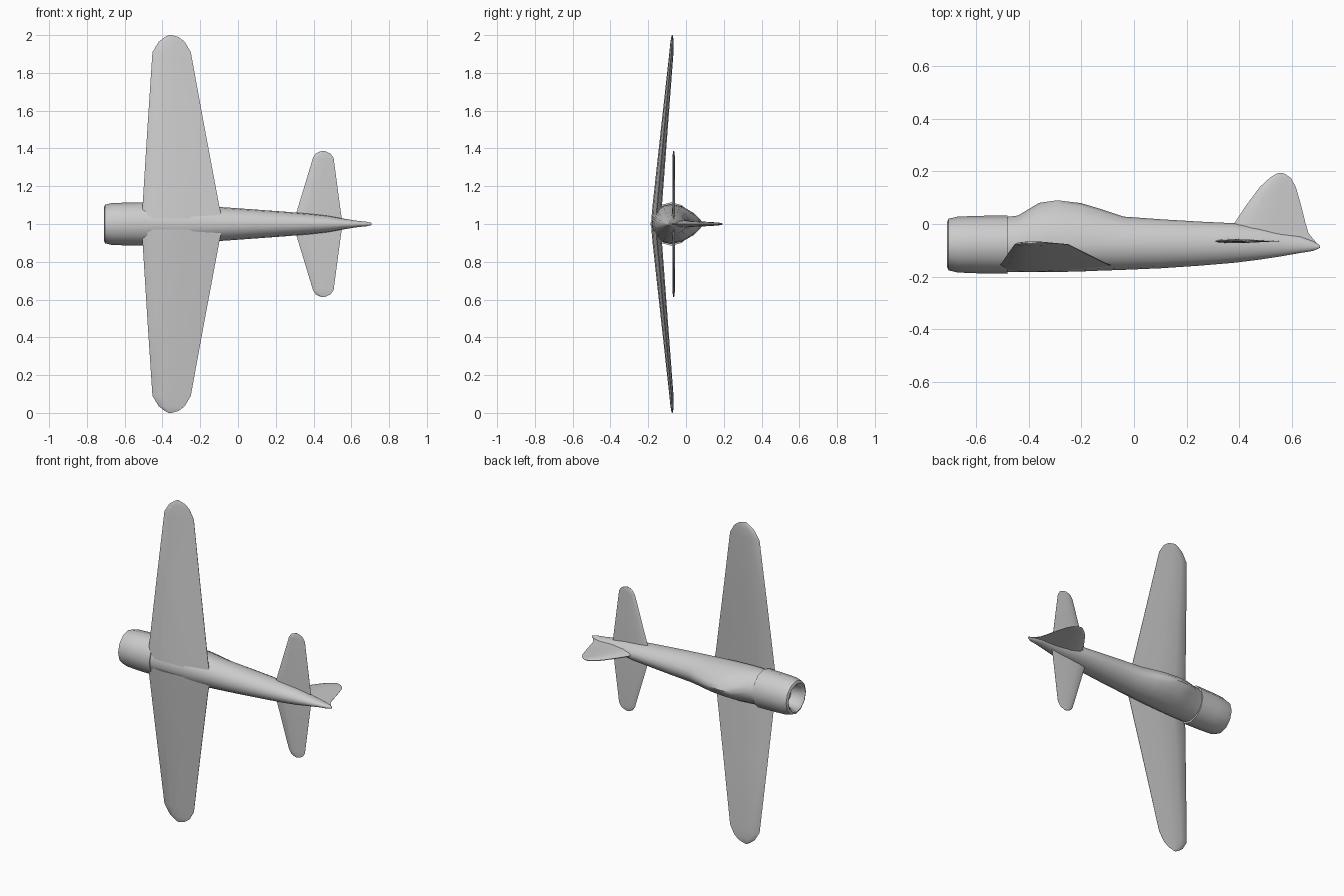
import bpy, bmesh
from math import sin, cos, pi, radians

CZ = 1.0  # height of the aircraft centreline


def loft(name, rings, cap_start=True, cap_end=True, angle=40):
    """Skin a list of equal-length vertex rings into a smooth-shaded object."""
    bm = bmesh.new()
    vs = [[bm.verts.new(p) for p in ring] for ring in rings]
    n = len(vs[0])
    for a, b in zip(vs, vs[1:]):
        for i in range(n):
            j = (i + 1) % n
            bm.faces.new((a[i], a[j], b[j], b[i]))
    if cap_start:
        bm.faces.new(vs[0])
    if cap_end:
        bm.faces.new(vs[-1])
    bmesh.ops.recalc_face_normals(bm, faces=bm.faces)
    me = bpy.data.meshes.new(name)
    bm.to_mesh(me)
    bm.free()
    ob = bpy.data.objects.new(name, me)
    bpy.context.collection.objects.link(ob)
    bpy.context.view_layer.objects.active = ob
    ob.select_set(True)
    bpy.ops.object.shade_smooth_by_angle(angle=radians(angle))
    ob.select_set(False)
    return ob


def body_ring(x, bottom, mid, top, w, power=1.0, n=16):
    """Egg-shaped section; power > 1 narrows the upper half."""
    ring = []
    for i in range(n):
        a = 2 * pi * i / n
        c, s = cos(a), sin(a)
        if s > 0:
            z = w * (abs(c) ** power) * (1 if c > 0 else -1)
            y = mid + (top - mid) * s
        else:
            z, y = w * c, mid + (mid - bottom) * s
        ring.append((x, y, CZ + z))
    return ring


# Fuselage with canopy hump: x, bottom, mid, top, half width, upper narrowing
stations = [
    (-0.54, -0.180, -0.08, 0.020, 0.100, 1.0),
    (-0.44, -0.183, -0.08, 0.032, 0.106, 1.1),
    (-0.36, -0.183, -0.08, 0.080, 0.105, 1.5),
    (-0.29, -0.182, -0.08, 0.090, 0.102, 1.6),
    (-0.20, -0.180, -0.08, 0.079, 0.097, 1.5),
    (-0.13, -0.177, -0.08, 0.058, 0.092, 1.4),
    (-0.04, -0.174, -0.08, 0.028, 0.086, 1.2),
    (0.10, -0.168, -0.078, 0.018, 0.076, 1.1),
    (0.25, -0.158, -0.076, 0.009, 0.065, 1.1),
    (0.38, -0.147, -0.075, 0.003, 0.054, 1.1),
    (0.47, -0.136, -0.077, -0.010, 0.044, 1.2),
    (0.55, -0.124, -0.080, -0.030, 0.030, 1.3),
    (0.63, -0.110, -0.083, -0.045, 0.017, 1.3),
    (0.68, -0.102, -0.086, -0.065, 0.012, 1.2),
    (0.706, -0.090, -0.086, -0.082, 0.006, 1.0),
]
loft("fuselage", [body_ring(*s) for s in stations], angle=50)

# Engine cowl: rounded lip, hollow intake, stepped rear edge
cowl = [(-0.63, 0.060), (-0.695, 0.070), (-0.71, 0.086), (-0.703, 0.100),
        (-0.67, 0.108), (-0.60, 0.111), (-0.48, 0.113), (-0.48, 0.094)]
loft("engine_cowl", [[(x, -0.078 + 0.98 * r * sin(2 * pi * i / 12),
                       CZ + 1.02 * r * cos(2 * pi * i / 12)) for i in range(12)]
                     for x, r in cowl])

# Airfoil outline: chord fraction, thickness fraction above / below
FOIL = [(0, 0), (0.06, 0.30), (0.25, 0.5), (0.55, 0.38), (1, 0.03),
        (1, -0.03), (0.55, -0.38), (0.25, -0.5), (0.06, -0.30)]


def panel(name, sections, side):
    """Wing-like panel from (span, leading x, trailing x, y, thickness)."""
    loft(name, [[(le + (te - le) * u, y + t * v, CZ + side * span) for u, v in FOIL]
                for span, le, te, y, t in sections])


wing = [(0.03, -0.510, -0.085, -0.158, 0.050),
        (0.10, -0.505, -0.100, -0.152, 0.050),
        (0.50, -0.480, -0.175, -0.115, 0.036),
        (0.91, -0.453, -0.250, -0.077, 0.022),
        (0.965, -0.420, -0.282, -0.074, 0.017),
        (0.99, -0.387, -0.315, -0.073, 0.010),
        (1.00, -0.368, -0.352, -0.073, 0.004)]
tailplane = [(0.015, 0.295, 0.552, -0.065, 0.016),
             (0.05, 0.306, 0.546, -0.065, 0.016),
             (0.35, 0.397, 0.506, -0.065, 0.012),
             (0.373, 0.412, 0.490, -0.065, 0.010),
             (0.386, 0.440, 0.460, -0.065, 0.005)]
for label, side in (("upper", 1), ("lower", -1)):
    panel("wing_" + label, wing, side)
    panel("tailplane_" + label, tailplane, side)

# Tail fin and rudder: height y, leading x, trailing x, thickness
fin = [(-0.085, 0.36, 0.703, 0.040), (-0.035, 0.365, 0.662, 0.040),
       (0.005, 0.382, 0.650, 0.036), (0.07, 0.425, 0.634, 0.028),
       (0.14, 0.477, 0.614, 0.020), (0.175, 0.515, 0.595, 0.014),
       (0.190, 0.538, 0.573, 0.008), (0.194, 0.550, 0.562, 0.004)]
loft("tail_fin", [[(le + (te - le) * u, y, CZ + t * v) for u, v in FOIL]
                  for y, le, te, t in fin])
